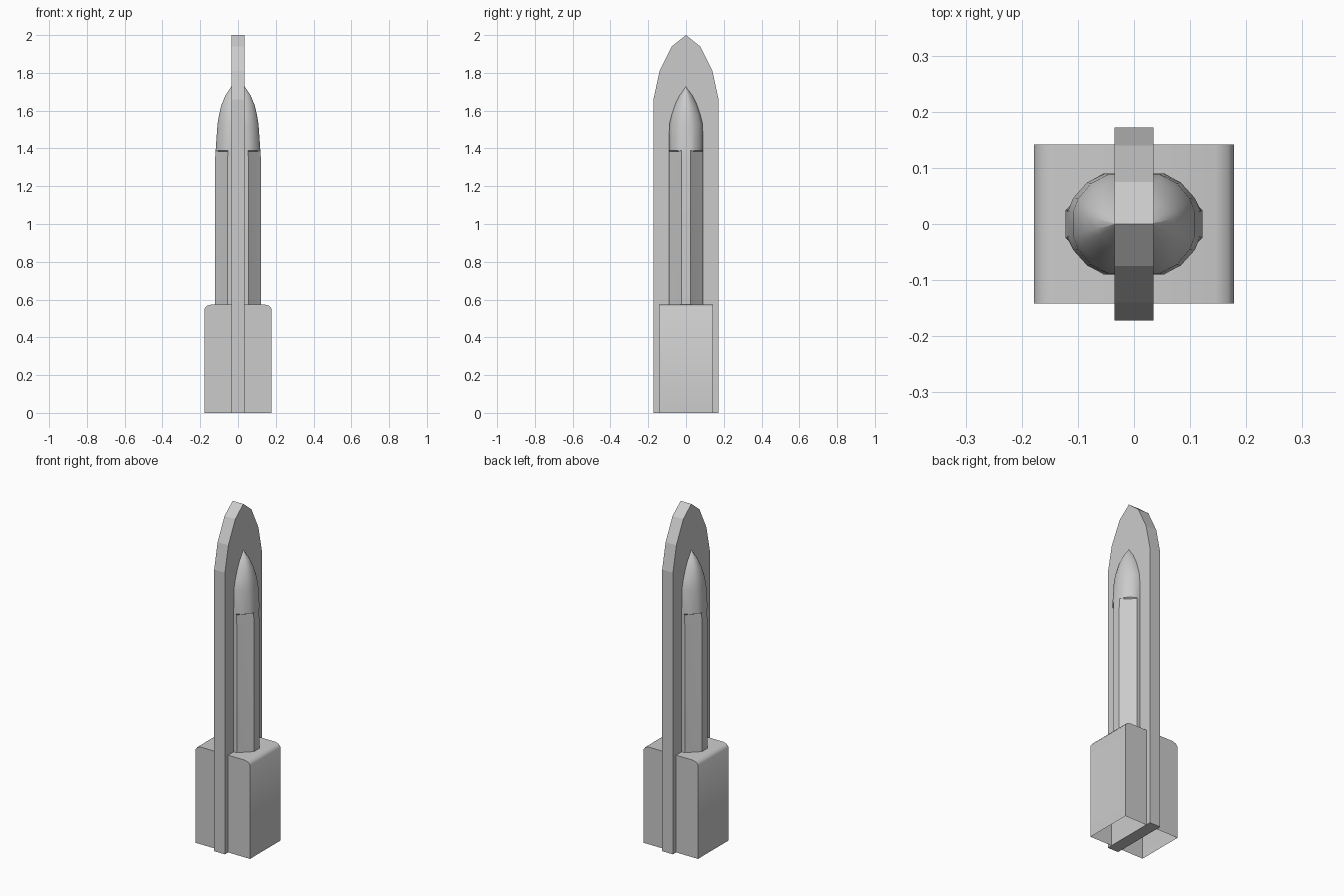
import bpy, bmesh, math

cube = bpy.data.objects.get("Cube")
if cube:
    bpy.data.objects.remove(cube, do_unlink=True)

GREY = (0.6, 0.6, 0.6, 1)
grey = bpy.data.materials.new("plain grey")
grey.use_nodes = True
grey.diffuse_color = GREY
grey.node_tree.nodes["Principled BSDF"].inputs["Base Color"].default_value = GREY


def loft(name, rings, cap_start=False, cap_end=False, smooth=None):
    """Skin a list of equal closed rings, with optional end caps."""
    bm = bmesh.new()
    loops = [[bm.verts.new(p) for p in ring] for ring in rings]
    for a, b in zip(loops, loops[1:]):
        n = len(a)
        for i in range(n):
            bm.faces.new((a[i], a[(i + 1) % n], b[(i + 1) % n], b[i]))
    if cap_start:
        bm.faces.new(loops[0][::-1])
    if cap_end:
        bm.faces.new(loops[-1])
    bmesh.ops.recalc_face_normals(bm, faces=bm.faces)
    mesh = bpy.data.meshes.new(name)
    bm.to_mesh(mesh)
    bm.free()
    mesh.materials.append(grey)
    obj = bpy.data.objects.new(name, mesh)
    bpy.context.collection.objects.link(obj)
    if smooth:
        bpy.ops.object.select_all(action="DESELECT")
        obj.select_set(True)
        bpy.context.view_layer.objects.active = obj
        bpy.ops.object.shade_smooth_by_angle(angle=math.radians(smooth))
    return obj


def mirrored(half):
    """Close a half outline running from +x (or +y) by reflecting it."""
    return half + [(-u, v) for u, v in reversed(half) if u]


# Upright central plate with a pointed arch top
outline = mirrored([(0.172, 0), (0.172, 1.66), (0.14, 1.81), (0.075, 1.94), (0, 2)])
loft("central_fin", [[(x, y, z) for y, z in outline] for x in (-0.035, 0.035)], True, True)

# Base housing with rounded shoulders, open underneath
profile = mirrored([(0.178, 0), (0.178, 0.55), (0.167, 0.566), (0.145, 0.573)])
base = loft("base_housing", [[(x, y, z) for x, z in profile] for y in (-0.142, 0.142)],
            True, True, smooth=40)
bm = bmesh.new()
bm.from_mesh(base.data)
floor = [f for f in bm.faces if all(v.co.z < 0.01 for v in f.verts)]
bmesh.ops.delete(bm, geom=floor, context="FACES")
bm.to_mesh(base.data)
bm.free()


# Body: flat chamfered corners below, rounded pointed nose above
def section(quarter, z, sx=1.0, sy=1.0):
    half = quarter + [(-x, y) for x, y in reversed(quarter)]
    full = half + [(-x, -y) for x, y in half]
    return [(x * sx, y * sy, z) for x, y in full]


chamfered = [(0.122, 0.025), (0.108, 0.038), (0.083, 0.062), (0.055, 0.09)]
rounded = [(0.122, 0.022), (0.112, 0.046), (0.086, 0.074), (0.052, 0.09)]
nose = [(1.39, 0.97, 1), (1.53, 0.89, 0.98), (1.58, 0.82, 0.84),
        (1.63, 0.72, 0.65), (1.68, 0.55, 0.41), (1.73, 0.28, 0.02)]
rings = [section(chamfered, 0.571), section(chamfered, 1.33), section(chamfered, 1.385, 0.975, 1)]
rings += [section(rounded, *step) for step in nose]
loft("body", rings, cap_end=True, smooth=30)
